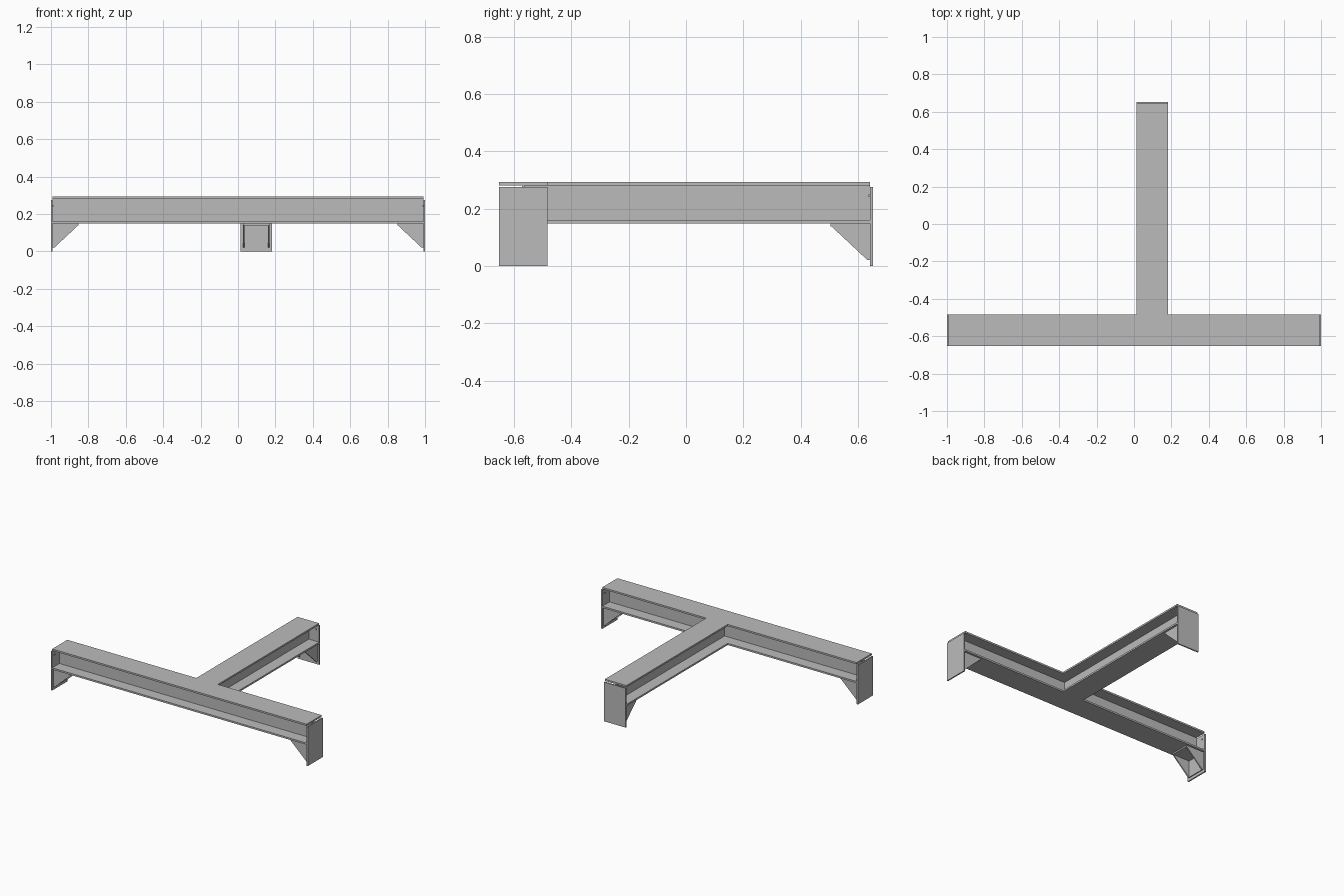
import bpy, bmesh, math
from mathutils import Vector, Matrix

if "Cube" in bpy.data.objects:
    bpy.data.objects.remove(bpy.data.objects["Cube"])

steel = bpy.data.materials.new("steel_grey")
steel.diffuse_color = (0.5, 0.5, 0.5, 1)
steel.use_nodes = True
steel.node_tree.nodes["Principled BSDF"].inputs["Base Color"].default_value = steel.diffuse_color

W = 0.084            # half width of the flanges
YC = -0.568          # centre line of the cross beam
XC = 0.098           # centre line of the stem beam


def extrude(name, pts, vec, mat):
    """Extrude a flat outline along vec, then place it with a matrix."""
    bm = bmesh.new()
    face = bm.faces.new([bm.verts.new(p) for p in pts])
    ext = bmesh.ops.extrude_face_region(bm, geom=[face])
    bmesh.ops.translate(bm, vec=vec,
                        verts=[v for v in ext["geom"] if isinstance(v, bmesh.types.BMVert)])
    bmesh.ops.transform(bm, matrix=mat, verts=bm.verts)
    bmesh.ops.recalc_face_normals(bm, faces=bm.faces)
    me = bpy.data.meshes.new(name)
    bm.to_mesh(me)
    bm.free()
    me.materials.append(steel)
    ob = bpy.data.objects.new(name, me)
    bpy.context.collection.objects.link(ob)
    return ob


def box(name, a, b, mat):
    pts = [(a[0], a[1], a[2]), (b[0], a[1], a[2]), (b[0], b[1], a[2]), (a[0], b[1], a[2])]
    return extrude(name, pts, (0, 0, b[2] - a[2]), mat)


def i_beam(name, start, end, mat):
    """I-section running along local x."""
    t = 0.004
    half = [(W, 0.148), (W, 0.16), (t, 0.16), (t, 0.281), (W, 0.281), (W, 0.293)]
    outline = half + [(-y, z) for y, z in reversed(half)]
    return extrude(name, [(start, y, z) for y, z in outline], (end - start, 0, 0), mat)


def beam_end(name, mat):
    """End plate and seat bracket; local x = 0 is the plate's outer face."""
    box(name + "_plate", (-0.009, -W, 0), (0, W, 0.276), mat)
    box(name + "_bracket_seat", (-0.148, -0.07, 0.138), (-0.009, 0.07, 0.148), mat)
    box(name + "_bracket_back", (-0.015, -0.07, 0.02), (-0.009, 0.07, 0.138), mat)
    for side in (-1, 1):
        y = side * 0.066
        tri = [(-0.009, y - 0.004, 0.02), (-0.018, y - 0.004, 0.02),
               (-0.144, y - 0.004, 0.138), (-0.009, y - 0.004, 0.138)]
        extrude(name + "_gusset", tri, (0, 0.008, 0), mat)
        # Small fixing heads on the inner face of the plate
        box(name + "_fixing", (-0.014, side * 0.06 - 0.004, 0.241),
            (-0.009, side * 0.06 + 0.004, 0.249), mat)


# Cross beam and stem beam
i_beam("cross_beam", -0.991, 0.991, Matrix.Translation((0, YC, 0)))
stem = Matrix.Translation((XC, 0, 0)) @ Matrix.Rotation(math.pi / 2, 4, 'Z')
i_beam("stem_beam", YC + W, 0.643, stem)
# Stem web carried in to the cross beam's web
box("joint_web", (XC - 0.004, YC + 0.004, 0.16), (XC + 0.004, YC + W, 0.281), Matrix())

# Three beam ends
beam_end("right_end", Matrix.Translation((1, YC, 0)))
beam_end("left_end", Matrix.Translation((-1, YC, 0)) @ Matrix.Rotation(math.pi, 4, 'Z'))
beam_end("back_end", Matrix.Translation((XC, 0.652, 0)) @ Matrix.Rotation(math.pi / 2, 4, 'Z'))
